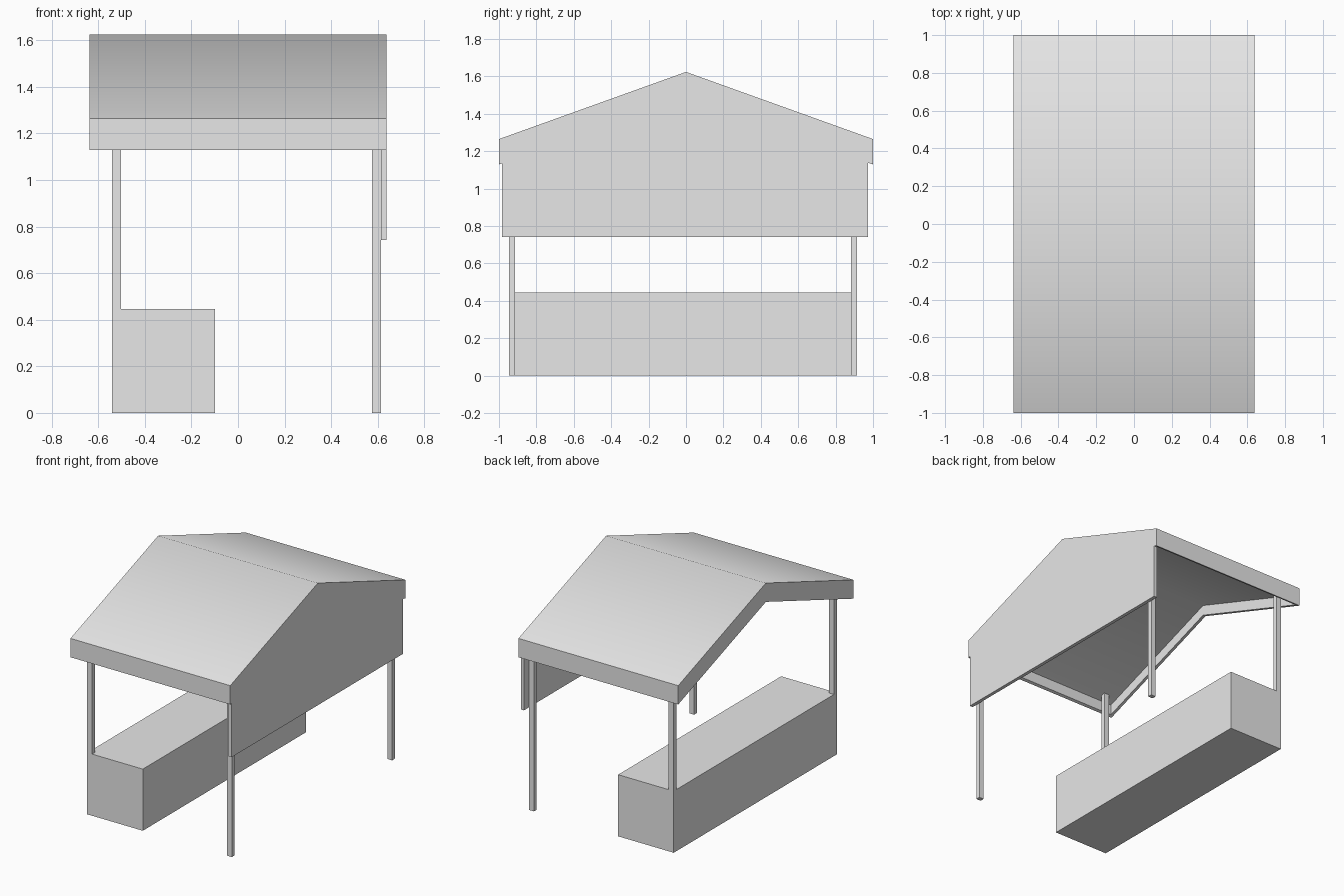
import bpy
import bmesh
from math import radians

cube = bpy.data.objects.get("Cube")
if cube:
    bpy.data.objects.remove(cube, do_unlink=True)

GREY = (0.8, 0.8, 0.8, 1)
grey = bpy.data.materials.new("plain grey")
grey.use_nodes = True
grey.diffuse_color = GREY
grey.node_tree.nodes["Principled BSDF"].inputs["Base Color"].default_value = GREY


def prism(name, profile, x0, x1):
    """Extrude a (y, z) outline from x0 to x1."""
    bm = bmesh.new()
    face = bm.faces.new([bm.verts.new((x0, y, z)) for y, z in profile])
    new = bmesh.ops.extrude_face_region(bm, geom=[face])["geom"]
    verts = [v for v in new if isinstance(v, bmesh.types.BMVert)]
    bmesh.ops.translate(bm, verts=verts, vec=(x1 - x0, 0, 0))
    bmesh.ops.recalc_face_normals(bm, faces=bm.faces)
    mesh = bpy.data.meshes.new(name)
    bm.to_mesh(mesh)
    bm.free()
    mesh.materials.append(grey)
    obj = bpy.data.objects.new(name, mesh)
    bpy.context.collection.objects.link(obj)
    return obj


def box(name, x0, x1, y0, y1, z0, z1):
    return prism(name, [(y0, z0), (y1, z0), (y1, z1), (y0, z1)], x0, x1)


def select(obj):
    bpy.ops.object.select_all(action="DESELECT")
    obj.select_set(True)
    bpy.context.view_layer.objects.active = obj


def combine(obj, other, operation):
    """Apply a boolean and discard the helper."""
    mod = obj.modifiers.new(operation, "BOOLEAN")
    mod.operation = operation
    mod.solver = "EXACT"
    mod.object = other
    select(obj)
    bpy.ops.object.modifier_apply(modifier=mod.name)
    bpy.data.objects.remove(other, do_unlink=True)


EAVE, RIDGE, DROP, SLAB = 1.265, 1.624, 0.136, 0.06
END, INNER_LEFT, INNER_RIGHT = 0.638, 0.613, -0.616
COUNTER_TOP = 0.445

# Roof: a folded slab hollowed from below, leaving a fascia all round
roof = prism("roof", [(-1, EAVE - DROP), (-1, EAVE), (0, RIDGE), (1, EAVE),
                      (1, EAVE - DROP), (0, RIDGE - DROP)], -END, END)
side = 0.98
ceiling = RIDGE - SLAB - side * (RIDGE - EAVE)
hollow = prism("hollow", [(-side, 0.9), (side, 0.9), (side, ceiling),
                          (0, RIDGE - SLAB), (-side, ceiling)],
               INNER_RIGHT, INNER_LEFT)
combine(roof, hollow, "DIFFERENCE")

# Gable wall hanging from one end of the roof
wall = prism("gable_wall", [(-0.984, 0.742), (0.974, 0.742), (0.974, 1.17),
                            (0, 1.53), (-0.984, 1.17)], INNER_LEFT, END)
combine(roof, wall, "UNION")
roof.name = "roof_with_gable_wall"
select(roof)
bpy.ops.object.shade_smooth_by_angle(angle=radians(45))

# Counter
box("counter", -0.542, -0.098, -0.946, 0.914, 0, COUNTER_TOP)

# Posts: two rise from the counter, two from the ground
for end, y0, y1 in (("front", -0.946, -0.914), ("back", 0.882, 0.914)):
    box(end + "_counter_post", -0.542, -0.502, y0, y1, COUNTER_TOP, 1.25)
    box(end + "_ground_post", 0.575, INNER_LEFT, y0, y1, 0, 1.25)
